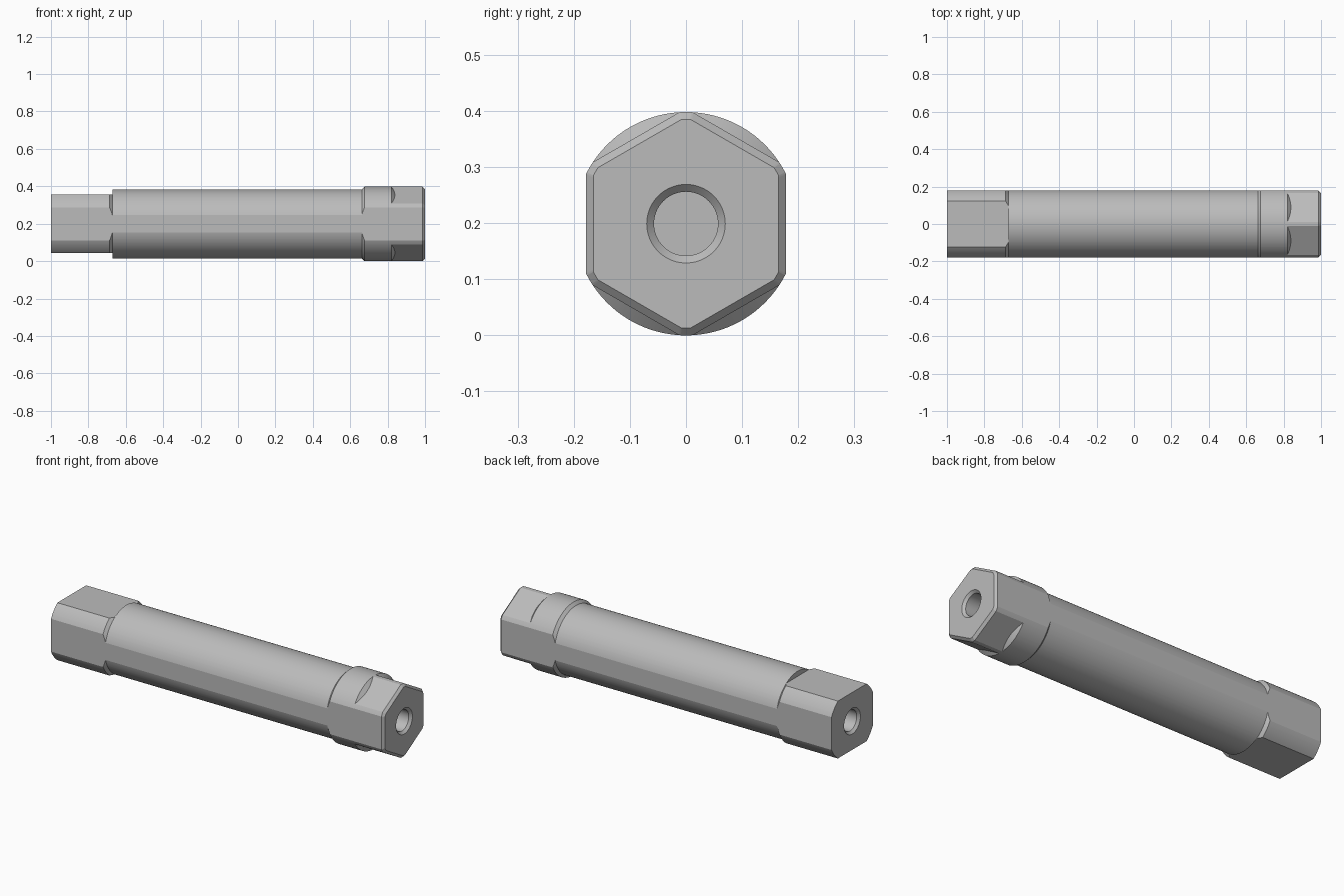
import bpy, bmesh
from math import cos, acos, pi, tau

cube = bpy.data.objects.get("Cube")
if cube:
    bpy.data.objects.remove(cube)

AXIS_Z = 0.199                      # height of the shaft's centre line
R_END, R_BODY = 0.199, 0.184        # round radii of the ends and of the body
SIDE, NECK = 0.178, 0.156           # half widths across the side and neck flats
INSET = 0.013                       # chamfer size at the hexagonal end

# Directions of the flats, measured around the shaft from +y
SIDES = (0, pi)
NECK_FLATS = (pi / 2, 3 * pi / 2)
HEX = [k * pi / 3 for k in range(6)]


def cut(a, radius, *flats):
    """Radius at angle a of a circle trimmed by sets of flats."""
    for normals, dist in flats:
        for n in normals:
            c = cos(a - n)
            if c > 0.01:
                radius = min(radius, dist / c)
    return radius


def neck(a, r=R_END):
    return cut(a, r, (SIDES, SIDE), (NECK_FLATS, NECK))


def body(a):
    return cut(a, R_BODY, (SIDES, SIDE))


def collar(a):
    return cut(a, R_END, (SIDES, SIDE))


def hexagon(a, inset=0):
    return cut(a, R_END - inset, (HEX, SIDE - inset))


# Angles: even steps plus every corner between a flat and the round
angles = {round(k * tau / 96, 5) for k in range(96)}
for normals, dist, radius in ((HEX, SIDE, R_END), (SIDES, SIDE, R_BODY),
                              (HEX, SIDE - INSET, R_END - INSET),
                              (NECK_FLATS, NECK, R_END), (NECK_FLATS, NECK, R_BODY)):
    for n in normals:
        for s in (-1, 1):
            angles.add(round((n + s * acos(dist / radius)) % tau, 5))
angles = sorted(angles)

# Rings from the bottom of one bore, over the outside, to the bottom of the other;
# each gives x and radius for an angle. Conical shoulders shift x with the radius.
rings = [
    lambda a: (-0.70, 0.057),
    lambda a: (-0.987, 0.057),
    lambda a: (-1.0, 0.07),
    lambda a: (-1.0, neck(a)),
    lambda a: (-0.672 - (neck(a) - neck(a, R_BODY)), neck(a)),
    lambda a: (-0.672, neck(a, R_BODY)),
    lambda a: (-0.672, body(a)),
    lambda a: (0.662, body(a)),
    lambda a: (0.662 + (collar(a) - body(a)), collar(a)),
    lambda a: (0.82, collar(a)),
    lambda a: (0.82 + 0.9 * (collar(a) - hexagon(a)), hexagon(a)),
    lambda a: (1.0 - INSET, hexagon(a)),
    lambda a: (1.0, hexagon(a, INSET)),
    lambda a: (1.0, 0.07),
    lambda a: (0.987, 0.057),
    lambda a: (0.70, 0.057),
]

bm = bmesh.new()
loops = []
for ring in rings:
    loop = []
    for a in angles:
        x, r = ring(a)
        loop.append(bm.verts.new((x, r * cos(a), AXIS_Z + r * cos(a - pi / 2))))
    loops.append(loop)
count = len(angles)
for lower, upper in zip(loops, loops[1:]):
    for i in range(count):
        j = (i + 1) % count
        bm.faces.new((lower[i], lower[j], upper[j], upper[i]))
bm.faces.new(loops[0])
bm.faces.new(loops[-1])
bmesh.ops.remove_doubles(bm, verts=bm.verts, dist=0.00005)
bmesh.ops.recalc_face_normals(bm, faces=bm.faces)

mesh = bpy.data.meshes.new("spacer_shaft")
bm.to_mesh(mesh)
bm.free()
shaft = bpy.data.objects.new("spacer_shaft", mesh)
bpy.context.collection.objects.link(shaft)

# Plain grey metal
steel = bpy.data.materials.new("steel_grey")
steel.use_nodes = True
steel.diffuse_color = (0.5, 0.5, 0.5, 1)
steel.node_tree.nodes["Principled BSDF"].inputs["Base Color"].default_value = (0.5, 0.5, 0.5, 1)
mesh.materials.append(steel)

bpy.ops.object.select_all(action="DESELECT")
shaft.select_set(True)
bpy.context.view_layer.objects.active = shaft
bpy.ops.object.shade_smooth_by_angle(angle=pi / 18)
